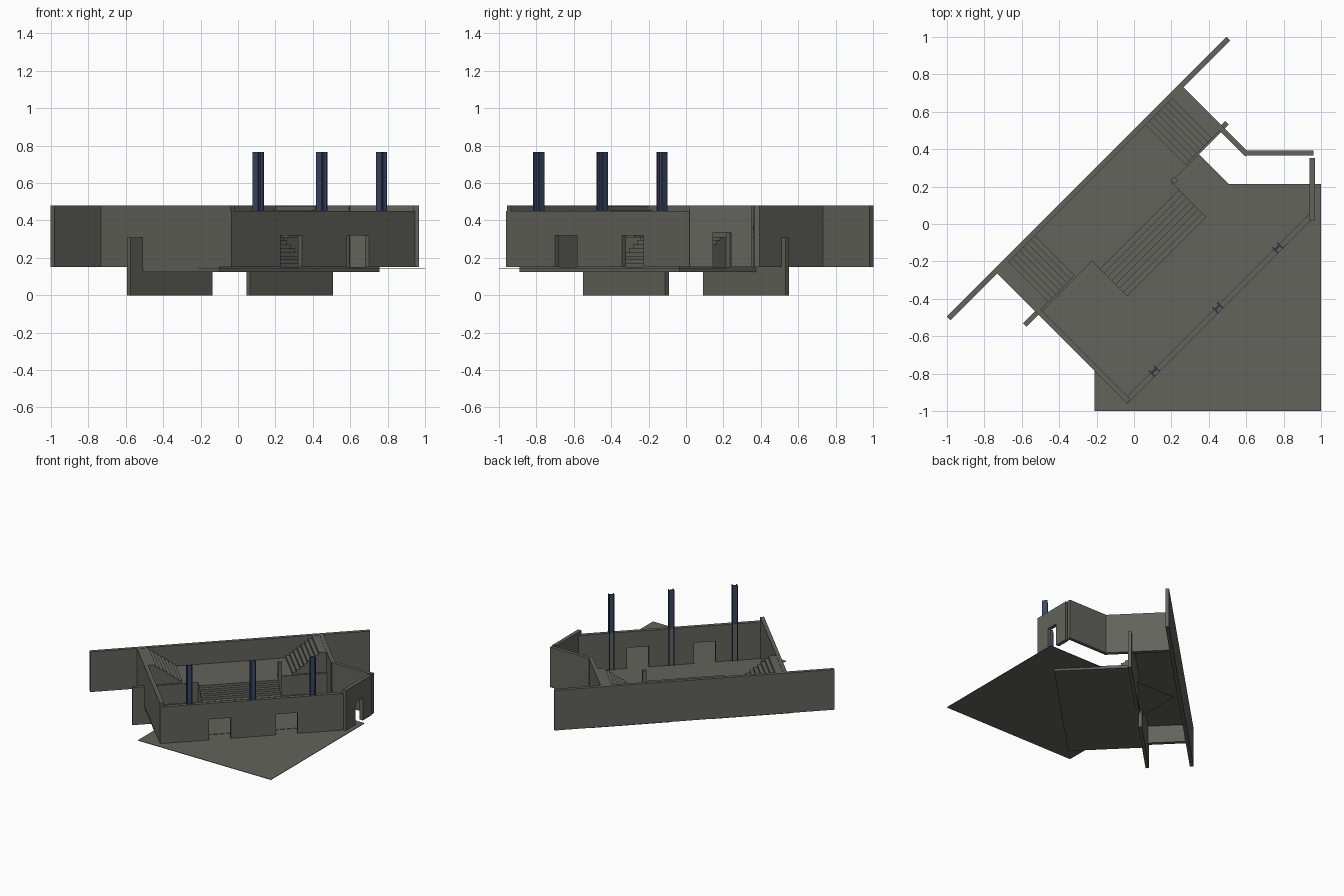
import bpy, bmesh
from mathutils import Vector

if "Cube" in bpy.data.objects:
    bpy.data.objects.remove(bpy.data.objects["Cube"])

S = 0.5 ** 0.5
U, V, X, Y, Z = (Vector(c) for c in ((S, S, 0), (-S, S, 0), (1, 0, 0), (0, 1, 0), (0, 0, 1)))


def material(name, col):
    m = bpy.data.materials.new(name)
    m.diffuse_color = (*col, 1)
    m.use_nodes = True
    m.node_tree.nodes["Principled BSDF"].inputs["Base Color"].default_value = m.diffuse_color
    return m


GREY = material("dark_concrete", (0.125, 0.125, 0.108))
BLUE = material("navy_steel", (0.042, 0.066, 0.135))


def prism(name, pts, a, b, c, c0, c1, mat=GREY, caps=True):
    """Extrude a profile drawn on axes a, b from c0 to c1 along axis c."""
    bm = bmesh.new()
    lo = [bm.verts.new(a * p + b * q + c * c0) for p, q in pts]
    hi = [bm.verts.new(a * p + b * q + c * c1) for p, q in pts]
    n = len(pts)
    for i in range(n):
        j = (i + 1) % n
        bm.faces.new((lo[i], lo[j], hi[j], hi[i]))
    if caps:
        bm.faces.new(lo[::-1])
        bm.faces.new(hi)
    bmesh.ops.recalc_face_normals(bm, faces=bm.faces[:])
    me = bpy.data.meshes.new(name)
    bm.to_mesh(me)
    bm.free()
    me.materials.append(mat)
    ob = bpy.data.objects.new(name, me)
    bpy.context.collection.objects.link(ob)
    return ob


def box(name, u0, u1, v0, v1, z0, z1):
    return prism(name, [(u0, v0), (u1, v0), (u1, v1), (u0, v1)], U, V, Z, z0, z1)


def wall_profile(a0, a1, z0, z1, doors, dz):
    """Wall outline with door notches cut up from its foot."""
    pts = [(a0, z1), (a0, z0)]
    for d0, d1 in doors:
        pts += [(d0, z0), (d0, dz), (d1, dz), (d1, z0)]
    return pts + [(a1, z0), (a1, z1)]


def stair_profile(a0, a1, aend, z0, z1, n):
    """Side outline of solid stairs climbing from a0 to a1, with a landing to aend."""
    pts = [(a0, z0)]
    for i in range(n):
        a, nxt = a0 + (a1 - a0) * i / n, a0 + (a1 - a0) * (i + 1) / n
        h = z0 + (z1 - z0) * (i + 1) / n
        pts += [(a, h), (aend if i == n - 1 else nxt, h)]
    return pts + [(aend, z0)]


# outer walls
box("back_wall", -1.058, 1.058, 0.330, 0.358, 0.15, 0.48)
box("left_wall", -0.705, -0.675, -0.65, 0.335, 0.15, 0.48)
box("right_wall", 0.675, 0.705, -0.165, 0.335, 0.15, 0.48)
prism("front_wall", wall_profile(-0.705, 0.705, 0.15, 0.45, [(-0.335, -0.17), (0.17, 0.335)], 0.32),
      U, Z, V, -0.655, -0.625)
prism("entry_side_wall", [(0.6, 0.365), (0.96, 0.365), (0.96, 0.393), (0.605, 0.393)],
      X, Y, Z, 0.15, 0.48)
prism("entry_door_wall", wall_profile(0.02, 0.352, 0.15, 0.48, [(0.145, 0.24)], 0.335),
      Y, Z, X, 0.938, 0.967)

# ground, floor and raised platform
prism("ground_plate", [(-0.21, -1), (1, -1), (1, 0.215), (-0.21, 0.215)], X, Y, Z, 0.143, 0.147)
box("floor_slab", -0.70, 0.51, -0.56, 0.03, 0.125, 0.15)
box("platform", -0.70, 0.70, 0.02, 0.335, 0.295, 0.312)

# retaining walls under the platform edge
box("retaining_wall_left", -0.795, -0.175, 0.018, 0.045, 0, 0.308)
box("retaining_wall_right", 0.11, 0.735, 0.018, 0.045, 0, 0.308)

# wide central stairs and two side stairs climbing outwards
prism("central_stairs", stair_profile(-0.247, -0.014, 0.03, 0.15, 0.312, 8), V, Z, U, -0.30, 0.30)
for name, d in (("left_stairs", -U), ("right_stairs", U)):
    prism(name, stair_profile(0.418, 0.645, 0.70, 0.31, 0.477, 8), d, Z, V, 0.03, 0.333)
box("stair_post", 0.304, 0.332, 0.0, 0.028, 0.15, 0.43)

# three I-beam columns set in the front wall
h, t, w = 0.021, 0.006, 0.004
half = [(-h, -h), (h, -h), (h, -h + t), (w, -h + t), (w, h - t), (h, h - t), (h, h)]
beam = half + [(-h, h), (-h, h - t), (-w, h - t), (-w, -h + t), (-h, -h + t)]
for i, u in enumerate((-0.48, 0.0, 0.452)):
    prism(f"column_{i + 1}", [(u + p, -0.633 + q) for q, p in beam], U, V, Z, 0.15, 0.765, BLUE)
